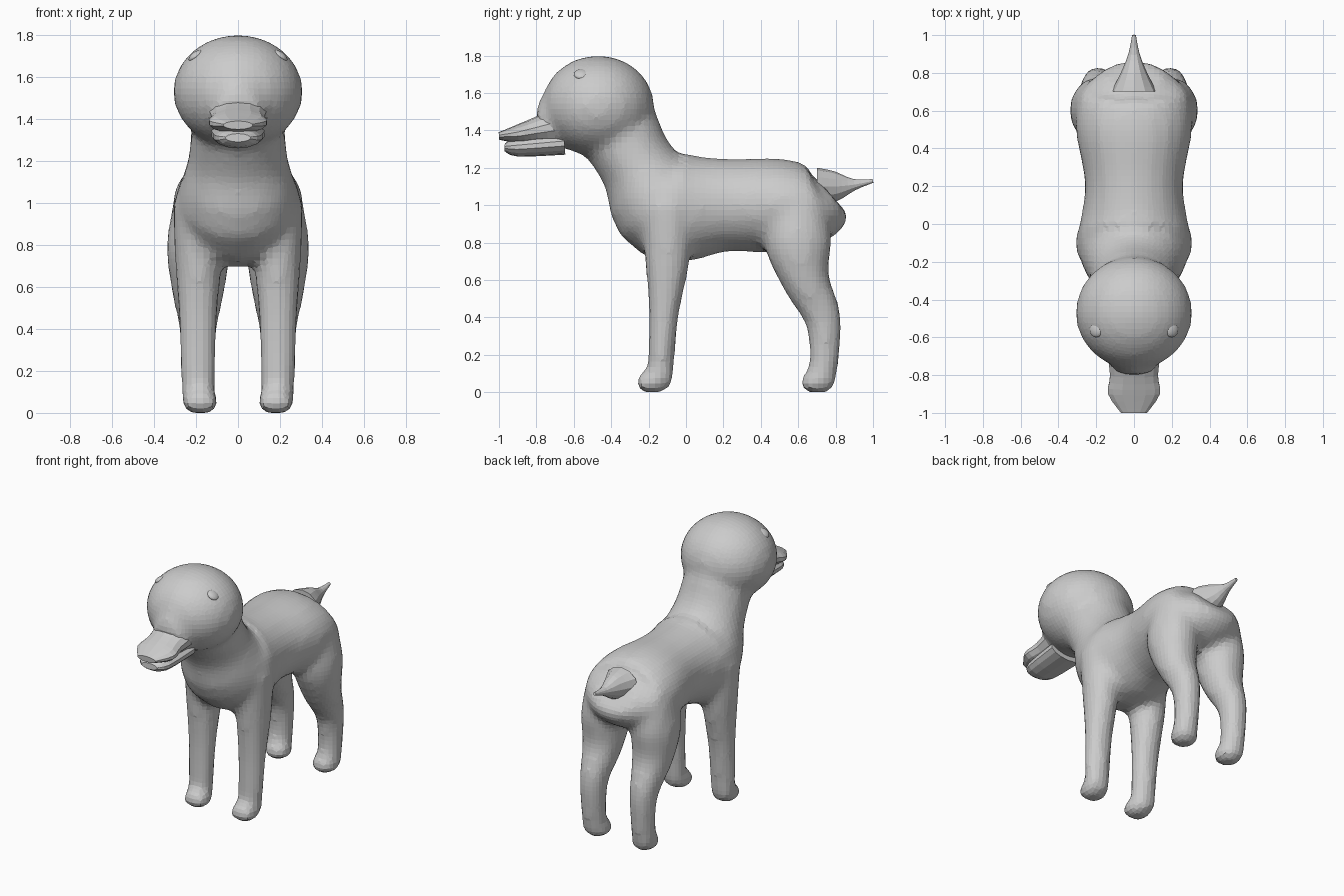
import bpy, bmesh, math
from mathutils import Matrix, Vector

default_cube = bpy.data.objects.get("Cube")
if default_cube:
    bpy.data.objects.remove(default_cube)

grey_tone = (.6, .6, .6, 1)
grey = bpy.data.materials.new("plain grey")
grey.use_nodes = True
grey.diffuse_color = grey_tone
grey.node_tree.nodes["Principled BSDF"].inputs["Base Color"].default_value = grey_tone


def spline(points, steps):
    """Smooth curve through points of any dimension, using averaged tangents."""
    points = [Vector(point) for point in points]
    last = len(points) - 1
    tangents = [(points[min(i + 1, last)] - points[max(i - 1, 0)]) / 2
                for i in range(last + 1)]
    result = []
    for i in range(last):
        start, end = points[i], points[i + 1]
        for step in range(steps):
            t = step / steps
            ease = t * t * (3 - 2 * t)
            leave = t * (1 - t) ** 2
            arrive = t * t * (t - 1)
            result.append(start.lerp(end, ease)
                          + tangents[i] * leave + tangents[i + 1] * arrive)
    return result + [points[last]]


def limb(mesh, path, centre_x=0, sides=20, steps=4):
    """Tube along a side-on path; each point is y, z, half depth, half width."""
    rings = spline(path, steps)
    loops = []
    for i, ring in enumerate(rings):
        y, z, depth, width = ring
        ahead = rings[min(i + 1, len(rings) - 1)]
        behind = rings[max(i - 1, 0)]
        along = Vector((ahead[0] - behind[0], ahead[1] - behind[1])).normalized()
        loop = []
        for side in range(sides):
            angle = math.tau * side / sides
            out = depth * math.cos(angle)
            loop.append(mesh.verts.new((centre_x + width * math.sin(angle),
                                        y - along.y * out, z + along.x * out)))
        loops.append(loop)
    for near, far in zip(loops, loops[1:]):
        for side in range(sides):
            after = (side + 1) % sides
            mesh.faces.new((near[side], near[after], far[after], far[side]))
    mesh.faces.new(loops[0])
    mesh.faces.new(loops[-1])


def ball(mesh, centre, radii, tilt=0):
    placing = (Matrix.Translation(centre) @ Matrix.Rotation(tilt, 4, 'Y')
               @ Matrix.Diagonal((*radii, 1)))
    made = bmesh.ops.create_uvsphere(mesh, u_segments=24, v_segments=16,
                                     radius=1, matrix=placing)
    return made["verts"]


def finish(name, mesh):
    bmesh.ops.recalc_face_normals(mesh, faces=mesh.faces)
    data = bpy.data.meshes.new(name)
    mesh.to_mesh(data)
    mesh.free()
    data.materials.append(grey)
    part = bpy.data.objects.new(name, data)
    bpy.context.collection.objects.link(part)
    return part


def single_limb(name, path, sides):
    mesh = bmesh.new()
    limb(mesh, path, sides=sides, steps=3)
    finish(name, mesh)


# Torso and neck, from rump up into the head
body = bmesh.new()
limb(body, [(.78, 1.05, .13, .15), (.7, 1, .2, .28), (.5, 1, .25, .31),
            (.2, 1, .25, .26), (-.1, 1, .3, .3), (-.25, 1.2, .21, .24),
            (-.36, 1.4, .22, .22), (-.4, 1.5, .2, .2)])

# Round skull and the narrower sloping face
ball(body, (0, -.47, 1.53), (.31, .3, .27))
limb(body, [(-.5, 1.52, .26, .2), (-.65, 1.46, .2, .15), (-.76, 1.4, .1, .12)])

# Legs and flat-soled feet, mirrored
front_leg = [(-.1, 1, .15, .12), (-.1, .7, .12, .11),
             (-.12, .4, .08, .09), (-.14, .05, .07, .08)]
hind_leg = [(.6, 1, .15, .12), (.6, .8, .18, .15), (.64, .6, .13, .13),
            (.73, .4, .1, .09), (.74, .2, .08, .08), (.72, .05, .08, .08)]
for path, foot_y in ((front_leg, -.18), (hind_leg, .7)):
    for mirror in (-1, 1):
        limb(body, path, mirror * .19)
        for vert in ball(body, (mirror * .18, foot_y, .05), (.09, .09, .07)):
            vert.co.z = max(vert.co.z, 0)

# Fuse the body into one soft skin
skin = finish("body", body)
fuse = skin.modifiers.new("fuse", 'REMESH')
fuse.mode = 'VOXEL'
fuse.voxel_size = .03
soften = skin.modifiers.new("soften", 'SMOOTH')
soften.iterations = 5

# Muzzle with overhanging upper lip
single_limb("upper_muzzle", [(-.65, 1.43, .11, .15), (-.8, 1.4, .07, .13),
                             (-.9, 1.38, .05, .14), (-1, 1.37, .02, .07)], 14)
single_limb("lower_jaw", [(-.65, 1.33, .06, .13), (-.9, 1.31, .05, .11),
                          (-.97, 1.31, .02, .06)], 14)

# Short pointed tail
single_limb("tail", [(.7, 1.1, .1, .12), (.8, 1.1, .08, .07),
                     (.9, 1.11, .03, .03), (1, 1.13, .01, .01)], 12)

# Closed eyelids
for mirror, label in ((1, "left"), (-1, "right")):
    lid = bmesh.new()
    ball(lid, (mirror * .2, -.56, 1.7), (.04, .04, .02), mirror * .6)
    finish(label + "_eyelid", lid)
